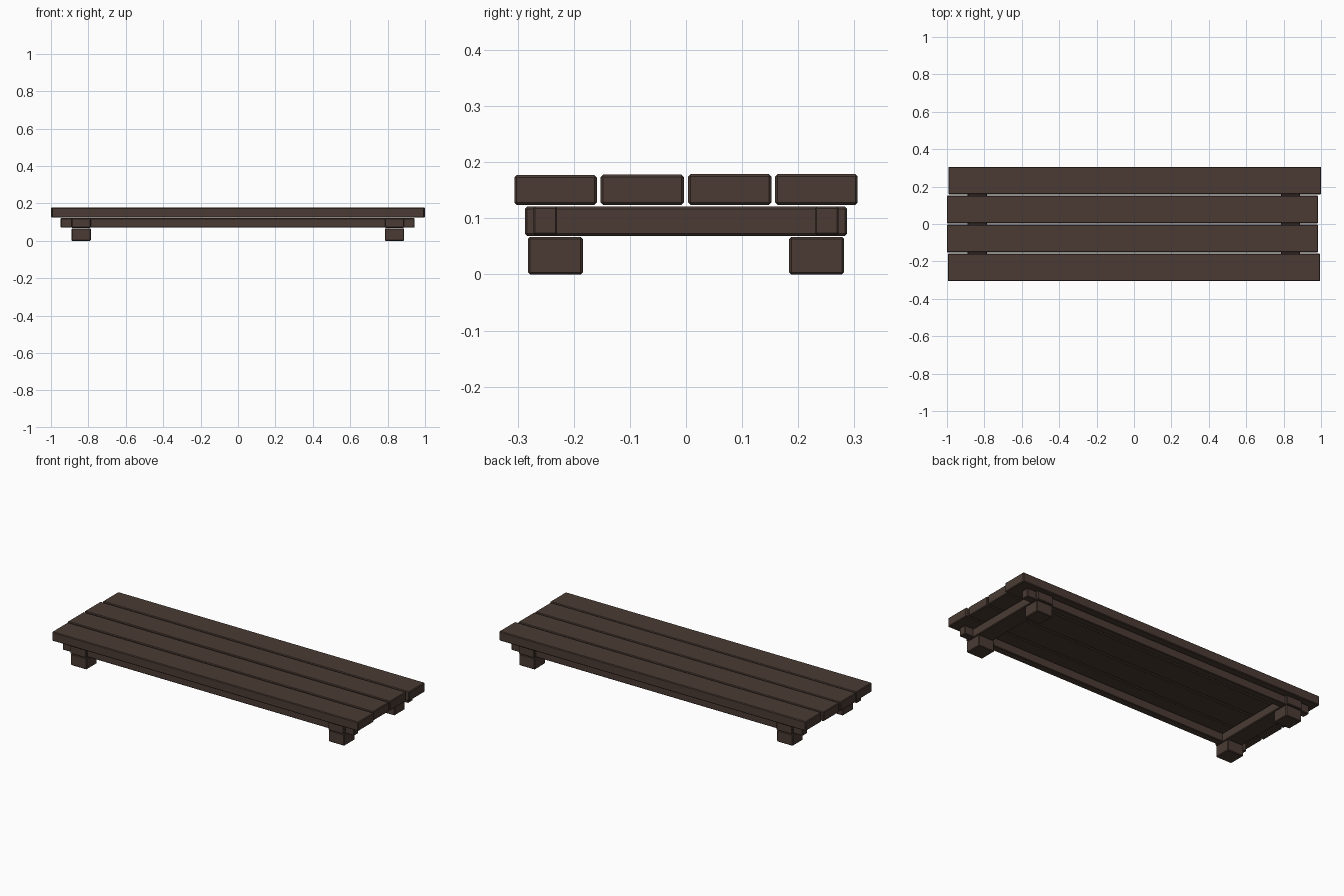
import bpy

if "Cube" in bpy.data.objects:
    bpy.data.objects.remove(bpy.data.objects["Cube"])

wood = bpy.data.materials.new("dark brown wood")
wood.diffuse_color = (0.069, 0.044, 0.034, 1)
wood.use_nodes = True
wood.node_tree.nodes["Principled BSDF"].inputs["Base Color"].default_value = wood.diffuse_color


def beam(name, x, y, z, bevel=0.004):
    """Chamfered box given by its (min, max) range on each axis."""
    bpy.ops.mesh.primitive_cube_add(
        size=1, location=[(a + b) / 2 for a, b in (x, y, z)])
    ob = bpy.context.object
    ob.name = name
    ob.scale = [b - a for a, b in (x, y, z)]
    bpy.ops.object.transform_apply(location=False, rotation=False, scale=True)
    mod = ob.modifiers.new("worn edges", "BEVEL")
    mod.width = bevel
    mod.segments = 1
    ob.data.materials.append(wood)
    return ob


# Top planks, slightly uneven in length and height
planks = [
    ((-0.995, 0.995), (-0.306, -0.159), 0.177),
    ((-1.000, 0.985), (-0.152, -0.004), 0.178),
    ((-1.000, 0.985), (0.004, 0.152), 0.179),
    ((-0.992, 1.000), (0.159, 0.306), 0.179),
]
for i, (x, y, top) in enumerate(planks):
    beam(f"top_plank_{i + 1}", x, y, (0.124, top))

# Long rails under the planks
for name, y in (("front", (-0.272, -0.230)), ("back", (0.230, 0.272))):
    beam(f"{name}_long_rail", (-0.948, 0.944), y, (0.071, 0.121), 0.003)

# Cross beams and the four block feet
for side, x in (("left", (-0.890, -0.787)), ("right", (0.785, 0.888))):
    beam(f"{side}_cross_beam", x, (-0.287, 0.287), (0.069, 0.121))
    for end, y in (("front", (-0.282, -0.184)), ("back", (0.184, 0.282))):
        beam(f"{end}_{side}_foot", x, y, (0.0, 0.067))
